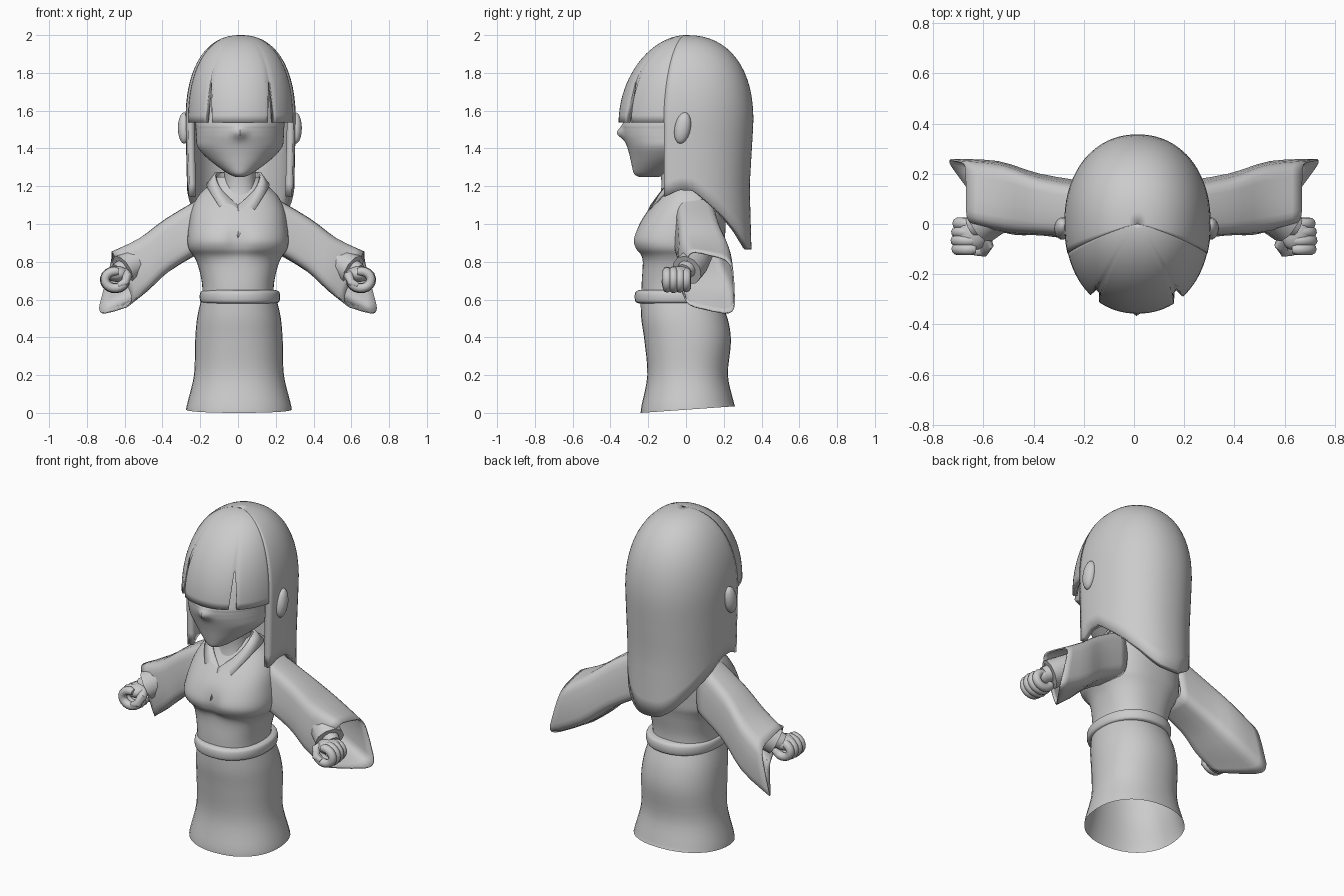
import bpy, bmesh, math
from mathutils import Vector

if "Cube" in bpy.data.objects:
    bpy.data.objects.remove(bpy.data.objects["Cube"])

grey = bpy.data.materials.new("plain_grey")
grey.diffuse_color = (0.6, 0.6, 0.6, 1)
grey.use_nodes = True
grey.node_tree.nodes["Principled BSDF"].inputs["Base Color"].default_value = grey.diffuse_color
CX = 0.01  # slight sideways offset of the head


def make(name, verts, faces, angle=40, thick=0):
    me = bpy.data.meshes.new(name)
    me.from_pydata(verts, [], faces)
    bm = bmesh.new()
    bm.from_mesh(me)
    bmesh.ops.remove_doubles(bm, verts=bm.verts, dist=1e-5)
    bmesh.ops.recalc_face_normals(bm, faces=bm.faces)
    bm.to_mesh(me)
    bm.free()
    me.materials.append(grey)
    ob = bpy.data.objects.new(name, me)
    bpy.context.collection.objects.link(ob)
    bpy.ops.object.select_all(action='DESELECT')
    ob.select_set(True)
    bpy.context.view_layer.objects.active = ob
    if thick:
        mod = ob.modifiers.new("thickness", 'SOLIDIFY')
        mod.thickness = thick
        mod.offset = -1
    bpy.ops.object.shade_smooth_by_angle(angle=math.radians(angle))
    return ob


def grid(name, rows, closed=True, cap=False, **kw):
    """Skin a list of equally long point rows."""
    n = len(rows[0])
    verts = [p for r in rows for p in r]
    faces = [(i * n + j, i * n + (j + 1) % n, (i + 1) * n + (j + 1) % n, (i + 1) * n + j)
             for i in range(len(rows) - 1) for j in range(n if closed else n - 1)]
    if cap:
        faces += [tuple(range(n)), tuple(range((len(rows) - 1) * n, len(rows) * n))]
    return make(name, verts, faces, **kw)


def smooth_rows(keys, steps=4):
    """Catmull-Rom interpolation between key tuples."""
    out = []
    for i in range(len(keys) - 1):
        a, b, c, d = keys[max(i - 1, 0)], keys[i], keys[i + 1], keys[min(i + 2, len(keys) - 1)]
        for s in range(steps):
            t = s / steps
            out.append(tuple(0.5 * (2 * q + (r - p) * t + (2 * p - 5 * q + 4 * r - w) * t * t
                                    + (3 * q - p - 3 * r + w) * t ** 3)
                             for p, q, r, w in zip(a, b, c, d)))
    return out + [keys[-1]]


def squircle(a, e):
    c, s = math.cos(a), math.sin(a)
    return (math.copysign(abs(c) ** (2 / e), c), math.copysign(abs(s) ** (2 / e), s))


def loft(name, keys, cx=0, e=2.2, n=36, tilt=0, warp=None, **kw):
    """Keys: height, half width, front y, back y; tilt raises the back of the lowest rings."""
    rows = []
    for z, w, f, b in smooth_rows(keys):
        ring = []
        for k in range(n):
            c, s = squircle(2 * math.pi * k / n, e)
            y = (f + b) / 2 + s * (b - f) / 2
            if warp and s < 0:
                y += warp(c * w, z) * min(1, -2 * s)
            ring.append((cx + c * w, y, z + tilt * (s + 1) / 2 * max(0, 1 - z / 0.2)))
        rows.append(ring)
    return grid(name, rows, **kw)


def ball(name, loc, rad, seg=20, lean=0):
    rows = [[(loc[0] + rad[0] * math.sin(p) * math.cos(a),
              loc[1] + rad[1] * math.sin(p) * math.sin(a) + lean * math.cos(p),
              loc[2] + rad[2] * math.cos(p)) for a in [2 * math.pi * k / seg for k in range(seg)]]
            for p in [math.pi * (i + 0.02) / (seg // 2 + 0.04) for i in range(seg // 2 + 1)]]
    return grid(name, rows, cap=True, angle=60)


def tube(name, path, radii, n=14):
    pts = [Vector(p) for p in path]
    rows = []
    for i, p in enumerate(pts):
        d = (pts[min(i + 1, len(pts) - 1)] - pts[max(i - 1, 0)]).normalized()
        u = d.cross(Vector((.1, 1, .05))).normalized()
        v = d.cross(u)
        rows.append([p + radii[i] * (math.cos(2 * math.pi * k / n) * u + math.sin(2 * math.pi * k / n) * v)
                     for k in range(n)])
    return grid(name, rows, cap=True, angle=50)


def lin(x, pts):
    for (x0, y0), (x1, y1) in zip(pts, pts[1:]):
        if x <= x1:
            return y0 + (y1 - y0) * max(0, (x - x0) / (x1 - x0))
    return pts[-1][1]


def bell(x, w):
    return math.exp(-(x / w) ** 2)


# Skirt, hollow below, then the upper robe and belt
loft("skirt", [(0, .28, -.24, .26), (.04, .273, -.235, .25), (.2, .238, -.205, .222), (.38, .232, -.22, .238),
               (.5, .222, -.237, .22), (.6, .2, -.24, .18)], tilt=.035, cx=.005)
loft("robe_top", [(.58, .19, -.235, .17), (.68, .19, -.235, .165), (.78, .212, -.23, .18), (.83, .235, -.24, .19),
                  (.87, .262, -.272, .2), (.92, .268, -.284, .205), (1.0, .26, -.25, .21), (1.08, .245, -.195, .2),
                  (1.15, .21, -.14, .17), (1.2, .16, -.11, .13), (1.25, .11, -.08, .06)],
     e=2.4, n=48, cap=True, angle=50, warp=lambda x, z: .03 * bell(x, .05) * bell(z - .91, .07))
loft("belt", [(.58, .19, -.25, .19), (.588, .208, -.267, .205), (.615, .213, -.272, .21), (.64, .208, -.267, .205),
              (.65, .19, -.25, .19)], cx=.01, cap=True)

# Crossed collar bands running from the nape to the chest
for s, z in ((-1, 0), (1, .004)):
    inner = [(0, .06, 1.27), (.09, .03, 1.275), (.125, -.05, 1.265), (.085, -.125, 1.18), (0, -.185, 1.1)]
    outer = [(0, .09, 1.21), (.14, .05, 1.22), (.165, -.06, 1.2), (.11, -.165, 1.11), (0, -.262, .93)]
    rows = [[(s * p[0], p[1] - z, p[2]) for p in smooth_rows(e)] for e in (inner, outer)]
    grid("collar_band", rows, closed=False, thick=.012)

# Neck, and head with the nose drawn out of the face
loft("neck", [(1.1, .11, -.15, .06), (1.2, .085, -.13, .05), (1.32, .085, -.14, .05)], cx=CX, cap=True)
loft("head", [(1.25, .025, -.25, -.14), (1.265, .06, -.275, -.1), (1.31, .125, -.287, .0), (1.36, .185, -.298, .1),
              (1.41, .225, -.312, .15), (1.455, .232, -.328, .19), (1.48, .233, -.333, .2), (1.505, .234, -.335, .21),
              (1.54, .235, -.33, .22), (1.68, .22, -.27, .24), (1.8, .16, -.17, .18)],
     cx=CX, e=2, n=64, cap=True, warp=lambda x, z: -.033 * bell(x, .03) * bell(z - 1.482, .03))
for s in (-1, 1):
    ball("ear", (CX + s * .295, -.018, 1.508), (.033, .043, .083), lean=.012)


# Hair: one dome profile cut into a fringe and a long back part
def hair_point(a, z, grow):
    c, s = squircle(a, 2.15)
    h = max(0, min(1, (z - 1.54) / .46))
    side, front = (1 - h ** 2.3) ** .435, (1 - h ** 1.9) ** .526
    if z > 1.54:
        w, b = .292 * side, .357 * side
    else:
        w = lin(z, [(.85, .275), (1.15, .283), (1.54, .292)])
        b = lin(z, [(.85, .347), (1.2, .337), (1.54, .357)])
    return (CX + .004 + grow * c * w, grow * s * (b if s > 0 else .36 * front),
            2 - (2 - z) * (1.0 if grow == 1 else 1.004))


def hair(name, columns, grow, thick):
    rows = [[hair_point(a, 2 - (2 - zb) * (i / 24) ** 2, grow) for a, zb in columns] for i in range(25)]
    return grid(name, rows, closed=False, thick=thick, angle=45)


edge = math.radians(-17.5)
hem = [(-.13, 1.14), (-.1, 1.15), (-.04, 1.18), (.04, 1.175), (.12, 1.11), (.2, 1.04), (.27, .96), (.33, .87),
       (.36, .85)]
cols = []
for k in range(49):
    a = edge + (math.pi - 2 * edge) * k / 48
    cols.append((a, lin(hair_point(a, 1.2, 1)[1], hem)))
hair("back_hair", cols, 1, .035)

start, span = -math.pi - edge, math.pi + 2 * edge
cols = [(start - .03 + (span + .06) * k / 36, 1.54) for k in range(37)]
for mid in (-math.pi / 2 - .6, -math.pi / 2 + .57):   # two narrow slits
    cols = [c for c in cols if abs(c[0] - mid) > .085]
    cols += [(mid - .075, 1.54), (mid - .012, 1.75), (mid + .012, 1.75), (mid + .075, 1.54)]
hair("fringe", sorted(cols), .992, .025)

# Wide sleeves: rings given by top-front, top-back, bottom-back, bottom-front corners
sleeve = [
    (.16, -.05, 1.16, .16, .14, 1.16, .2, .18, .84, .2, -.08, .86),
    (.38, -.04, 1.03, .38, .18, 1.03, .38, .21, .74, .36, -.05, .75),
    (.52, -.03, .93, .52, .23, .92, .55, .26, .61, .46, -.05, .65),
    (.67, 0, .87, .67, .25, .81, .75, .265, .51, .54, -.02, .57)]
for s in (-1, 1):
    rows = []
    for r in smooth_rows(sleeve, 3):
        tf, tb, bb, bf = (Vector(r[i:i + 3]) for i in (0, 3, 6, 9))
        ring = []
        for k in range(24):
            c, d = squircle(2 * math.pi * (k + .5) / 24 - math.pi / 24 + .01, 4.5)
            u, v = (c + 1) / 2, (d + 1) / 2
            p = (tf * (1 - u) + tb * u) * v + (bf * (1 - u) + bb * u) * (1 - v)
            ring.append((s * p.x, p.y, p.z))
        rows.append(ring)
    grid("sleeve", rows, thick=.008, angle=35)
    # Forearm with an under-sleeve cuff
    tube("forearm", [(s * .42, .08, .88), (s * .55, .04, .8), (s * .64, -.01, .745)], [.07, .058, .046])
    tube("under_cuff", [(s * .46, .07, .85), (s * .56, .035, .785), (s * .61, .005, .755)], [.075, .082, .085], 10)
    # Fist: smooth knuckles curled round the y axis, with a thumb across
    ball("palm", (s * .64, -.035, .735), (.062, .07, .042))
    for i in range(4):
        y = -.1 + .034 * i
        rad = (.045, .048, .046, .042)[i]
        arc = [math.radians(110 - 290 * k / 14) for k in range(15)]
        tube("finger", [(s * (.65 + 1.2 * rad * math.cos(a)), y, .705 + rad * math.sin(a)) for a in arc],
             [.018] + [.024] * 13 + [.016], 10)
    tube("thumb", [(s * .6, -.03, .745), (s * .585, -.085, .725), (s * .6, -.11, .69), (s * .635, -.112, .675)],
         [.024, .026, .022, .014], 10)
